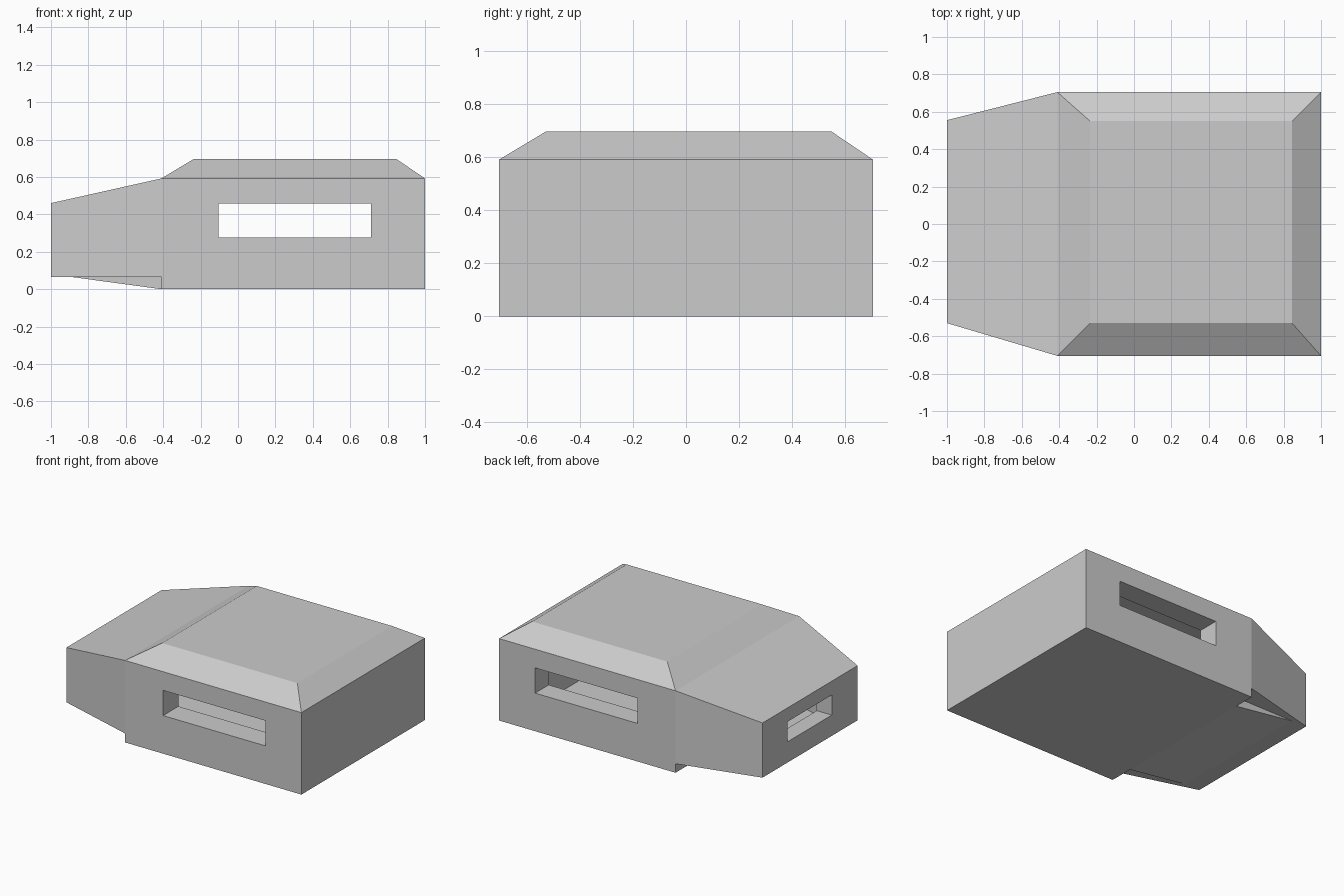
import bpy
import bmesh

if "Cube" in bpy.data.objects:
    bpy.data.objects.remove(bpy.data.objects["Cube"], do_unlink=True)

grey = bpy.data.materials.new("plain grey")
grey.use_nodes = True
tone = (0.6, 0.6, 0.6, 1.0)
grey.diffuse_color = tone
grey.node_tree.nodes["Principled BSDF"].inputs["Base Color"].default_value = tone


def loft(name, rings):
    """Closed solid through a row of equal-sized point rings."""
    bm = bmesh.new()
    rows = [[bm.verts.new(p) for p in ring] for ring in rings]
    n = len(rows[0])
    for a, b in zip(rows, rows[1:]):
        for i in range(n):
            j = (i + 1) % n
            bm.faces.new((a[i], a[j], b[j], b[i]))
    bm.faces.new(rows[0])
    bm.faces.new(rows[-1])
    bmesh.ops.remove_doubles(bm, verts=bm.verts, dist=0.0001)
    bmesh.ops.recalc_face_normals(bm, faces=bm.faces)
    mesh = bpy.data.meshes.new(name)
    bm.to_mesh(mesh)
    bm.free()
    mesh.materials.append(grey)
    obj = bpy.data.objects.new(name, mesh)
    bpy.context.collection.objects.link(obj)
    return obj


def along_x(name, stations):
    """Loft of upright rectangles given as (x, y0, y1, z0, z1)."""
    return loft(name, [[(x, y0, z0), (x, y1, z0), (x, y1, z1), (x, y0, z1)]
                       for x, y0, y1, z0, z1 in stations])


def along_z(name, levels):
    """Loft of flat rectangles given as (z, x0, x1, y0, y1)."""
    return loft(name, [[(x0, y0, z), (x1, y0, z), (x1, y1, z), (x0, y1, z)]
                       for z, x0, x1, y0, y1 in levels])


def cut(target, cutter):
    cutter.hide_render = True
    mod = target.modifiers.new("cut", 'BOOLEAN')
    mod.operation = 'DIFFERENCE'
    mod.solver = 'EXACT'
    mod.object = cutter
    bpy.context.view_layer.objects.active = target
    bpy.ops.object.modifier_apply(modifier=mod.name)
    bpy.data.objects.remove(cutter, do_unlink=True)


SIDE, FLOOR, EAVE, SHOULDER = 0.705, 0.065, 0.592, -0.41
IN_FRONT, IN_BACK = -0.53, 0.55

# Walls with the tapered nose
walls = along_x("walls", [(-1, -0.53, 0.555, FLOOR, 0.46),
                          (SHOULDER, -SIDE, SIDE, FLOOR, EAVE),
                          (1, -SIDE, SIDE, FLOOR, EAVE)])

# Hollow interior, open below onto the base
cut(walls, along_x("cavity", [(-0.88, -0.41, 0.43, 0.0, 0.44),
                              (SHOULDER, IN_FRONT, IN_BACK, 0.0, 0.55),
                              (0.845, IN_FRONT, IN_BACK, 0.0, 0.55)]))

# Long slots through both side walls, and the slot in the nose
cut(walls, along_x("side_slots", [(-0.105, -1, 1, 0.275, 0.457),
                                  (0.712, -1, 1, 0.275, 0.457)]))
cut(walls, along_x("nose_slot", [(-1.2, -0.235, 0.27, 0.215, 0.36),
                                 (-0.7, -0.235, 0.27, 0.215, 0.36)]))

# Base slab and the wedge under the nose
along_z("base", [(0, SHOULDER, 1, -SIDE, SIDE),
                 (FLOOR, SHOULDER, 1, -SIDE, SIDE)])
along_x("nose_wedge", [(-0.88, IN_FRONT, IN_BACK, FLOOR - 0.001, FLOOR),
                       (SHOULDER, IN_FRONT, IN_BACK, 0, FLOOR)])

# Raised roof with sloping edges
along_z("roof", [(EAVE, SHOULDER, 1, -SIDE, SIDE),
                 (0.697, -0.235, 0.845, IN_FRONT, IN_BACK)])
